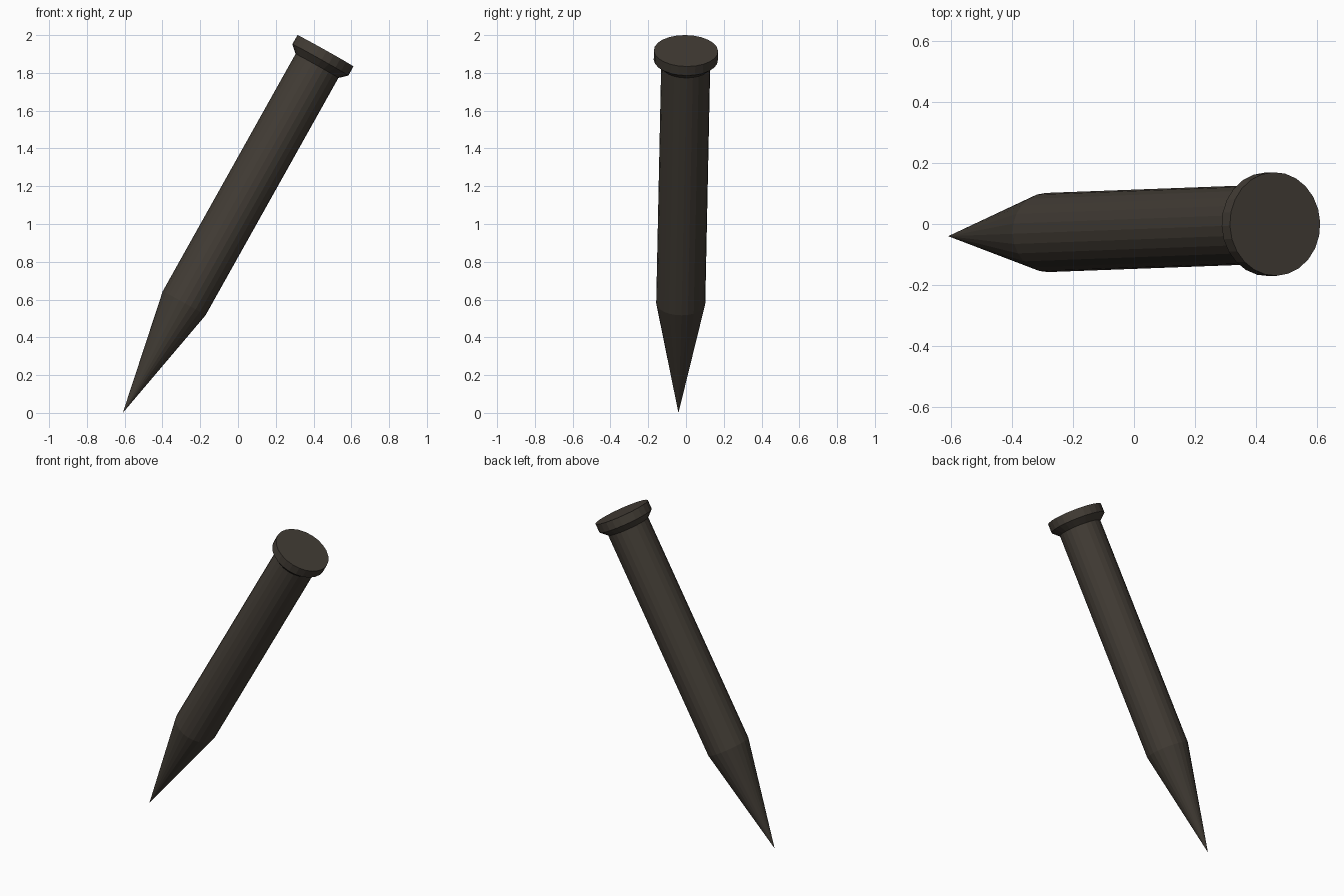
import bpy, bmesh, math
from mathutils import Vector

if "Cube" in bpy.data.objects:
    bpy.data.objects.remove(bpy.data.objects["Cube"])

SIDES = 24
tip = Vector((-0.61, -0.04, 0.0))
top = Vector((0.463, 0.0, 1.917))
axis = top - tip
length = axis.length

mat = bpy.data.materials.new("dark_iron")
mat.diffuse_color = (0.055, 0.046, 0.036, 1)
mat.use_nodes = True
mat.node_tree.nodes["Principled BSDF"].inputs["Base Color"].default_value = mat.diffuse_color

# Profile of the spike: (radius, distance from tip)
profile = [
    (0.13, 0.665),            # end of the pointed part
    (0.13, length - 0.092),   # top of the shaft
    (0.17, length - 0.055),   # flare under the head
    (0.17, length),           # flat head
]

bm = bmesh.new()
rings = []
for r, h in profile:
    rings.append([bm.verts.new((r * math.cos(2 * math.pi * i / SIDES),
                                r * math.sin(2 * math.pi * i / SIDES), h))
                  for i in range(SIDES)])
point = bm.verts.new((0, 0, 0))
for i in range(SIDES):
    j = (i + 1) % SIDES
    bm.faces.new((point, rings[0][j], rings[0][i]))
    for a, b in zip(rings, rings[1:]):
        bm.faces.new((a[i], a[j], b[j], b[i]))
bm.faces.new(rings[-1])
bmesh.ops.recalc_face_normals(bm, faces=bm.faces)

mesh = bpy.data.meshes.new("iron_spike")
bm.to_mesh(mesh)
bm.free()
mesh.materials.append(mat)

# Lean the spike from its tip to the centre of its head
spike = bpy.data.objects.new("iron_spike", mesh)
bpy.context.collection.objects.link(spike)
spike.location = tip
spike.rotation_euler = axis.to_track_quat('Z', 'Y').to_euler()
